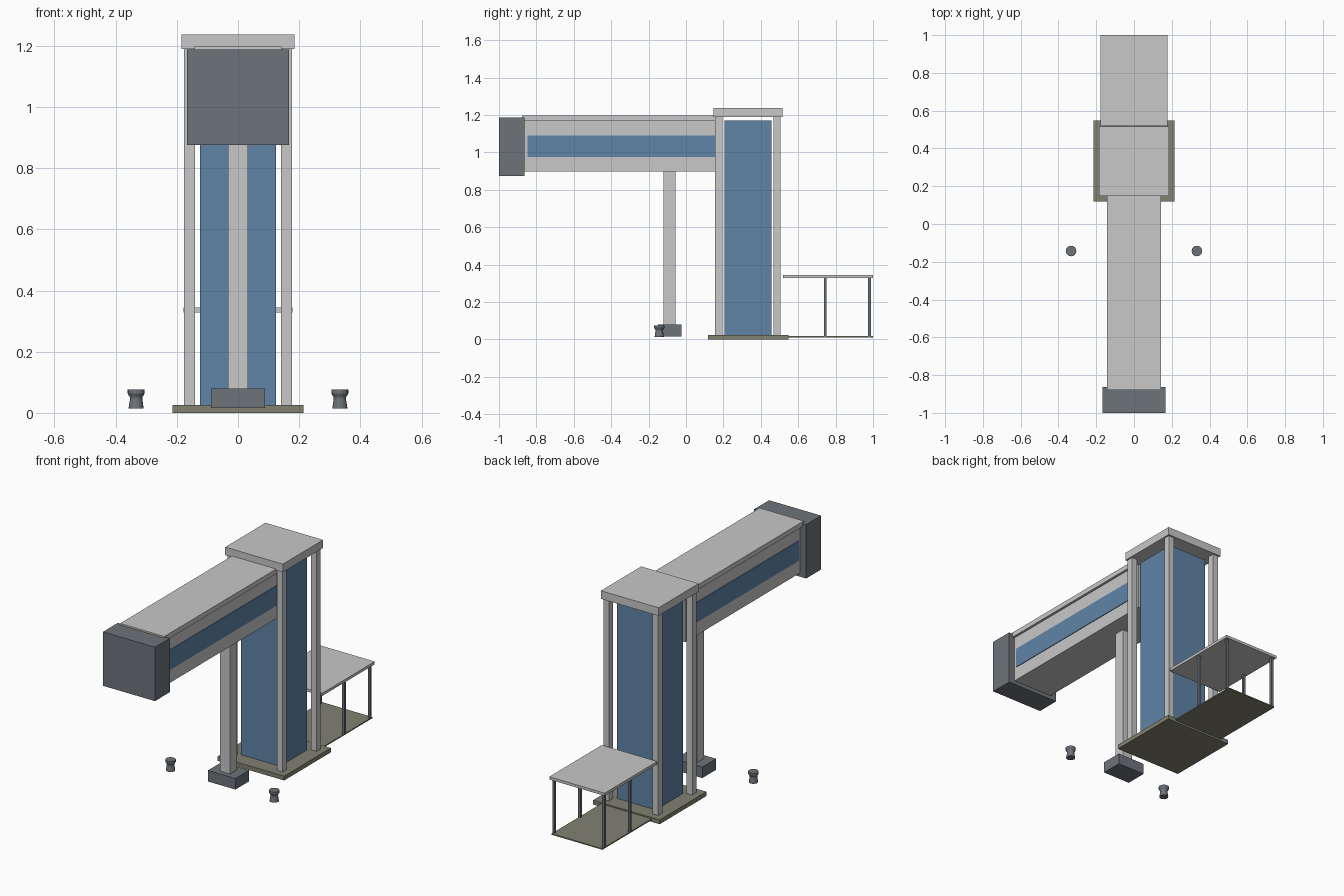
import bpy, bmesh
from math import cos, sin, tau

old = bpy.data.objects.get("Cube")
if old:
    bpy.data.objects.remove(old, do_unlink=True)


def material(name, r, g, b):
    m = bpy.data.materials.new(name)
    m.use_nodes = True
    m.diffuse_color = (r, g, b, 1)
    m.node_tree.nodes["Principled BSDF"].inputs["Base Color"].default_value = (r, g, b, 1)
    return m


PALE = material("pale_grey", 0.58, 0.58, 0.58)
GLASS = material("blue_glass", 0.115, 0.23, 0.39)
DARK = material("dark_grey", 0.155, 0.172, 0.195)
STONE = material("olive_stone", 0.225, 0.22, 0.165)


def finish(name, bm, mat):
    bmesh.ops.recalc_face_normals(bm, faces=bm.faces)
    mesh = bpy.data.meshes.new(name)
    bm.to_mesh(mesh)
    bm.free()
    mesh.materials.append(mat)
    ob = bpy.data.objects.new(name, mesh)
    bpy.context.collection.objects.link(ob)
    return ob


def box(name, mat, xs, ys, zs):
    """Box from its low and high limits on each axis."""
    bm = bmesh.new()
    bmesh.ops.create_cube(bm, size=1)
    for v in bm.verts:
        v.co = [lim[0] if c < 0 else lim[1] for c, lim in zip(v.co, (xs, ys, zs))]
    return finish(name, bm, mat)


def sym(h):
    return (-h, h)


def around(c, h):
    return (c - h, c + h)


SIDES = (("left", 1), ("right", -1))

# Lift tower: plinth, glass shaft, corner posts and roof
box("tower_plinth", STONE, sym(0.214), (0.118, 0.547), (0, 0.025))
box("tower_glass", GLASS, sym(0.125), (0.206, 0.456), (0.025, 1.17))
box("tower_roof", PALE, sym(0.185), (0.147, 0.516), (1.19, 1.237))
for side, s in SIDES:
    for end, y in (("front", 0.175), ("back", 0.487)):
        box(f"tower_post_{end}_{side}", PALE, around(s * 0.158, 0.018),
            around(y, 0.019), (0.025, 1.19))

# Raised bridge with window strips and an end frame
box("bridge_body", PALE, sym(0.128), (-0.88, 0.19), (0.897, 1.168))
box("bridge_roof", PALE, sym(0.142), (-0.878, 0.157), (1.168, 1.197))
box("bridge_end_block", DARK, sym(0.167), (-1, -0.864), (0.875, 1.188))
for side, s in SIDES:
    box(f"bridge_window_{side}", GLASS, around(s * 0.129, 0.003),
        (-0.847, 0.18), (0.975, 1.09))

# Bridge support
box("bridge_pillar", PALE, sym(0.033), (-0.12, -0.055), (0.08, 0.897))
box("pillar_footing", DARK, sym(0.088), (-0.15, -0.024), (0.016, 0.08))

# Entrance canopy behind the tower
box("canopy_roof", PALE, sym(0.178), (0.518, 1), (0.328, 0.344))
box("canopy_floor", STONE, sym(0.163), (0.54, 1), (0.011, 0.018))
for side, s in SIDES:
    for end, y in (("front", 0.744), ("back", 0.981)):
        box(f"canopy_leg_{end}_{side}", DARK, around(s * 0.16, 0.007),
            around(y, 0.007), (0.015, 0.328))

# Waisted bollards, lathed from a radius and height profile
PROFILE = [(0.025, 0.014), (0.02, 0.045), (0.021, 0.052), (0.028, 0.064), (0.028, 0.076)]
SEGMENTS = 16
for side, s in SIDES:
    bm = bmesh.new()
    rings = [[bm.verts.new((s * 0.333 + r * cos(tau * i / SEGMENTS),
                            -0.143 + r * sin(tau * i / SEGMENTS), z))
              for i in range(SEGMENTS)] for r, z in PROFILE]
    for a, b in zip(rings, rings[1:]):
        for i in range(SEGMENTS):
            j = (i + 1) % SEGMENTS
            bm.faces.new((a[i], a[j], b[j], b[i]))
    bm.faces.new(rings[0])
    bm.faces.new(rings[-1])
    finish(f"bollard_{side}", bm, DARK)
